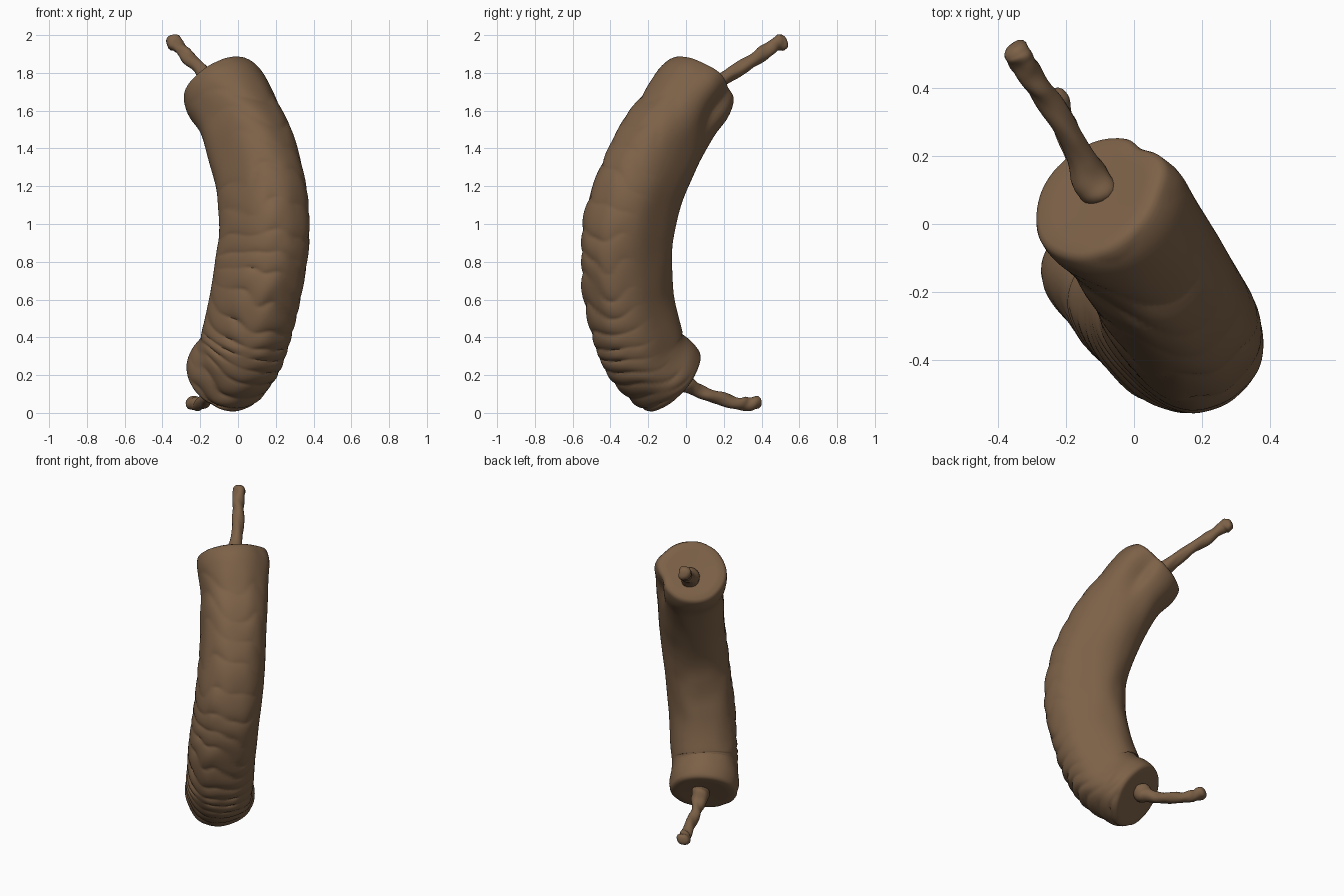
import bpy, bmesh, math
from mathutils import Vector, noise

cube = bpy.data.objects.get("Cube")
if cube:
    bpy.data.objects.remove(cube, do_unlink=True)

brown = bpy.data.materials.new("brown_casing")
brown.use_nodes = True
colour = (0.2, 0.118, 0.063, 1)
brown.diffuse_color = colour
brown.node_tree.nodes["Principled BSDF"].inputs["Base Color"].default_value = colour

OUTER = Vector((0.7, -0.72, 0))      # outside of the bend


def spline(points, t):
    """Catmull-Rom point and tangent; the first and last points only steer."""
    f = t * (len(points) - 3)
    i = min(int(f), len(points) - 4)
    f -= i
    a, b, c, d = points[i:i + 4]
    k1, k2, k3 = (c - a) / 2, a - 2.5 * b + 2 * c - d / 2, (d - a) / 2 + 1.5 * (b - c)
    return b + f * (k1 + f * (k2 + f * k3)), (k1 + f * (2 * k2 + 3 * f * k3)).normalized()


def sweep(name, path, section, rings, sides, cap):
    """Sweep section(t, angle) -> (u, v) along a path and close both ends."""
    path = [Vector(p) for p in path]
    stations = [(0, s, -o) for s, o in reversed(cap)]
    stations += [(i / rings, 1, 0) for i in range(rings + 1)]
    stations += [(1, s, o) for s, o in cap]
    bm = bmesh.new()
    loops = []
    for t, scale, offset in stations:
        centre, tangent = spline(path, t)
        centre = centre + tangent * offset
        u = (OUTER - tangent * OUTER.dot(tangent)).normalized()
        v = tangent.cross(u)
        loop = []
        for j in range(sides):
            x, y = section(t, math.tau * j / sides)
            loop.append(bm.verts.new(centre + (u * x + v * y) * scale))
        loops.append(loop)
    for a, b in zip(loops, loops[1:]):
        for j in range(sides):
            k = (j + 1) % sides
            bm.faces.new((a[j], a[k], b[k], b[j]))
    bm.faces.new(loops[0][::-1])
    bm.faces.new(loops[-1])
    bmesh.ops.recalc_face_normals(bm, faces=bm.faces)
    mesh = bpy.data.meshes.new(name)
    bm.to_mesh(mesh)
    bm.free()
    mesh.materials.append(brown)
    obj = bpy.data.objects.new(name, mesh)
    bpy.context.collection.objects.link(obj)
    bpy.ops.object.select_all(action='DESELECT')
    obj.select_set(True)
    bpy.context.view_layer.objects.active = obj
    bpy.ops.object.shade_smooth_by_angle(angle=math.radians(50))


def bump(x, centre, width):
    return math.exp(-((x - centre) / width) ** 2)


def body_section(t, ang):
    # rounded box in the middle, round at the ends
    middle = math.sin(math.pi * t) ** 0.7
    a, b = 0.203 + 0.045 * middle, 0.205 - 0.005 * middle
    power = 2 / (2 + 0.5 * middle)
    c, s = math.cos(ang), math.sin(ang)
    x = a * math.copysign(abs(c) ** power, c)
    y = b * math.copysign(abs(s) ** power, s)
    # wrinkles across the outer side, tighter towards the bottom
    side = max(0, math.cos(ang + 0.55) + 0.35) / 1.35
    warp = noise.noise(Vector((c * 1.3, s * 1.3, t * 5)))
    phase = 23 * t - 7 * t * t + 0.9 * warp + 0.25 * s
    fold = abs(math.sin(math.pi * phase)) ** 0.6 - 0.7
    patch = 0.6 + 0.8 * noise.noise(Vector((c * 2, s * 2, t * 9 + 4)))
    grow = fold * side * patch * 0.024 * (1.15 - 0.85 * t)
    grow += 0.008 * noise.noise(Vector((c * 1.5, s * 1.5, t * 8 + 20)))
    # flared lips and the pinched fold beside the top end
    grow += 0.012 * (bump(t, 0.03, 0.04) + bump(t, 0.97, 0.04))
    grow -= 0.012 * bump(t, 0.87, 0.04) * side
    grow += 0.02 * bump(t, 0.97, 0.07) * bump(ang, 1.15, 0.3)
    grow -= 0.035 * bump(t, 0.94, 0.07) * bump(ang, 1.75, 0.22)
    return x + grow * c, y + grow * s


def stem_section(radius, seed):
    def section(t, ang):
        # twisted strand, wide at its root
        r = radius * (1 + 0.7 * bump(t, 0.08, 0.13) + 0.15 * bump(t, 0.95, 0.1))
        r *= 1 + 0.09 * math.sin(2 * ang + 22 * t + seed)
        r *= 1 + 0.16 * noise.noise(Vector((math.cos(ang), math.sin(ang), t * 8 + seed)))
        return r * math.cos(ang), r * math.sin(ang)
    return section


# curved body
sweep("sausage_body", [
    (-0.144, 0.045, 0.074), (-0.08, -0.08, 0.18), (0.0, -0.2, 0.29), (0.04, -0.25, 0.4),
    (0.085, -0.3, 0.6), (0.125, -0.315, 0.8), (0.14, -0.3, 1.0), (0.12, -0.24, 1.2),
    (0.07, -0.15, 1.4), (0.0, -0.045, 1.58), (-0.1, 0.07, 1.74), (-0.2, 0.17, 1.89)],
    body_section, 240, 72, [(0.97, 0.012), (0.9, 0.02), (0.7, 0.02), (0.4, 0.014), (0.1, 0.014)])

# twisted casing ends
tip = [(0.92, 0.008), (0.7, 0.016), (0.35, 0.02)]
sweep("top_stem", [
    (-0.08, 0.02, 1.66), (-0.1, 0.08, 1.7), (-0.14, 0.16, 1.745), (-0.2, 0.28, 1.82),
    (-0.27, 0.39, 1.89), (-0.32, 0.465, 1.945), (-0.345, 0.51, 1.965), (-0.37, 0.55, 1.98)],
    stem_section(0.036, 1), 60, 20, tip)
sweep("bottom_stem", [
    (-0.06, -0.1, 0.25), (-0.08, -0.05, 0.19), (-0.11, 0.02, 0.14), (-0.14, 0.1, 0.1),
    (-0.17, 0.2, 0.07), (-0.205, 0.3, 0.046), (-0.24, 0.375, 0.056), (-0.26, 0.43, 0.07)],
    stem_section(0.034, 5), 60, 20, tip)
